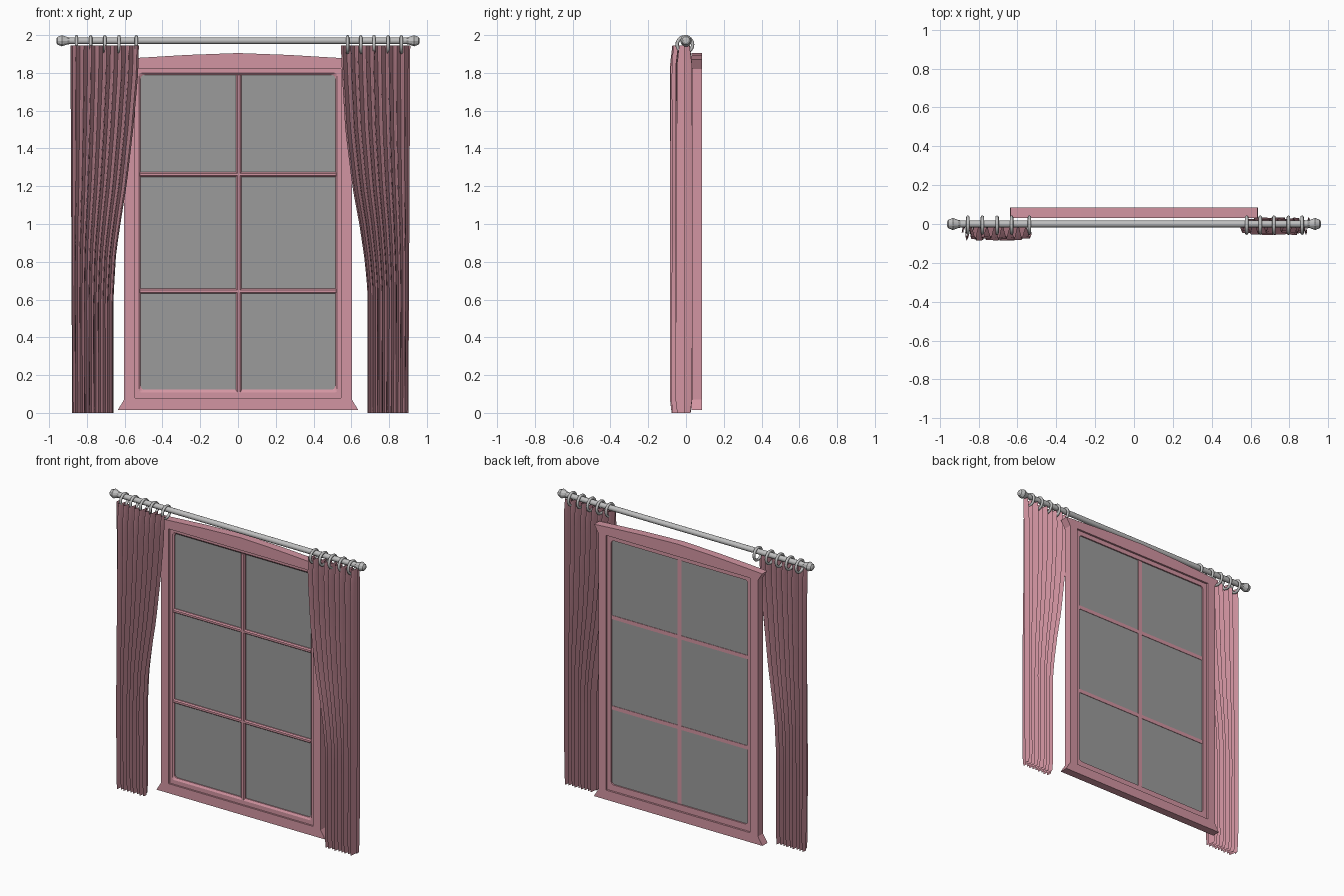
import bpy, bmesh, math
from mathutils import Vector

if "Cube" in bpy.data.objects:
    bpy.data.objects.remove(bpy.data.objects["Cube"])


def material(name, rgb):
    m = bpy.data.materials.new(name)
    m.diffuse_color = (*rgb, 1)
    m.use_nodes = True
    m.node_tree.nodes["Principled BSDF"].inputs["Base Color"].default_value = m.diffuse_color
    return m


PINK = material("dusty pink", (0.65, 0.30, 0.36))
GLASS = material("window grey", (0.33, 0.33, 0.33))
METAL = material("light metal grey", (0.52, 0.52, 0.52))


def finish(name, bm, mat, smooth=None, closed=True):
    if closed:
        bmesh.ops.recalc_face_normals(bm, faces=bm.faces[:])
    me = bpy.data.meshes.new(name)
    bm.to_mesh(me)
    bm.free()
    me.materials.append(mat)
    ob = bpy.data.objects.new(name, me)
    bpy.context.collection.objects.link(ob)
    if smooth:
        bpy.ops.object.select_all(action='DESELECT')
        ob.select_set(True)
        bpy.context.view_layer.objects.active = ob
        bpy.ops.object.shade_smooth_by_angle(angle=math.radians(smooth))
    return ob


def skin(bm, loops, wrap=True, caps=False):
    """Join successive rings of points with quads."""
    rings = [[bm.verts.new(p) for p in loop] for loop in loops]
    n = len(rings[0])
    pairs = list(zip(rings, rings[1:])) + ([(rings[-1], rings[0])] if wrap else [])
    for a, b in pairs:
        for i in range(n):
            j = (i + 1) % n
            bm.faces.new((a[i], a[j], b[j], b[i]))
    if caps:
        bm.faces.new(rings[0])
        bm.faces.new(rings[-1])


def prism(name, pts, axis, a, b, mat):
    """Extrude a 2D outline from a to b along an axis."""
    place = {'x': lambda p, t: (t, p[0], p[1]),
             'y': lambda p, t: (p[0], t, p[1]),
             'z': lambda p, t: (p[0], p[1], t)}[axis]
    bm = bmesh.new()
    skin(bm, [[place(p, t) for p in pts] for t in (a, b)], wrap=False, caps=True)
    return finish(name, bm, mat)


def rounded_rect(x0, x1, z0, z1, r, y):
    pts = []
    for k, (cx, cz) in enumerate([(x1 - r, z1 - r), (x0 + r, z1 - r),
                                  (x0 + r, z0 + r), (x1 - r, z0 + r)]):
        for s in range(5):
            a = math.radians(90 * k + 22.5 * s)
            pts.append((cx + r * math.cos(a), y, cz + r * math.sin(a)))
    return pts


def lathe(name, profile, sides, smooth):
    """Turn (x, radius) points about the rod axis."""
    bm = bmesh.new()
    skin(bm, [[(x, r * math.cos(2 * math.pi * i / sides),
                ROD_Z + r * math.sin(2 * math.pi * i / sides)) for i in range(sides)]
              for x, r in profile], wrap=False, caps=True)
    return finish(name, bm, METAL, smooth)


# Outer window casing: jambs, flared sill and arched flared head
F, B = 0.03, 0.085
for name, s in (("left_jamb", -1), ("right_jamb", 1)):
    prism(name, [(s * 0.603, 0.07), (s * 0.545, 0.07), (s * 0.545, 1.82), (s * 0.603, 1.82)],
          'y', F, B, PINK)
prism("window_sill", [(-0.637, 0.015), (0.637, 0.015), (0.603, 0.07), (0.545, 0.08),
                      (-0.545, 0.08), (-0.603, 0.07)], 'y', F, B, PINK)
prism("window_head", [(-0.603, 1.82), (0.603, 1.82), (0.635, 1.872), (0.52, 1.88),
                      (0.27, 1.895), (0, 1.905), (-0.27, 1.895), (-0.52, 1.88),
                      (-0.635, 1.872)], 'y', F, B, PINK)

# Sash: stepped ring with softly rounded inner corners
bm = bmesh.new()
skin(bm, [rounded_rect(-0.547 + d, 0.547 - d, 0.078 + d * 1.4, 1.822 - d, r, y)
          for d, r, y in ((0, 0.002, 0.042), (0.022, 0.012, 0.042), (0.032, 0.02, 0.05),
                          (0.032, 0.02, 0.072), (0, 0.002, 0.072))])
finish("sash_frame", bm, PINK)

# Glass pane
prism("glass_pane", [(-0.53, 0.1), (0.53, 0.1), (0.53, 1.8), (-0.53, 1.8)],
      'y', 0.058, 0.063, GLASS)


# Glazing bars with chamfered fronts
def bar_section(c, w):
    return [(c - w, 0.066), (c - w, 0.05), (c - w * 0.5, 0.042),
            (c + w * 0.5, 0.042), (c + w, 0.05), (c + w, 0.066)]


prism("vertical_bar", bar_section(0.004, 0.015), 'z', 0.11, 1.79, PINK)
for name, z in (("upper_bar", 1.262), ("lower_bar", 0.645)):
    prism(name, [(y, c) for c, y in bar_section(z, 0.013)], 'x', -0.52, 0.52, PINK)

# Curtain rod and finials
ROD_Z = 1.97
lathe("curtain_rod", [(-0.91, 0.018), (0.91, 0.018)], 20, 40)
for name, s in (("left_finial", -1), ("right_finial", 1)):
    lathe(name, [(s * 0.893, 0.019), (s * 0.905, 0.021), (s * 0.932, 0.031),
                 (s * 0.955, 0.022), (s * 0.962, 0.012)], 10, 30)

# Curtain rings
RINGS = (-0.855, -0.78, -0.705, -0.63, -0.538, 0.58, 0.65, 0.72, 0.795, 0.865)
for k, x in enumerate(RINGS):
    bm = bmesh.new()
    loops = []
    for i in range(24):
        a = 2 * math.pi * i / 24
        out = Vector((0, math.cos(a), math.sin(a)))
        loops.append([Vector((x, -0.006, 1.95)) + out * (0.041 + 0.009 * math.cos(b))
                      + Vector((0.009 * math.sin(b), 0, 0))
                      for b in (2 * math.pi * j / 8 for j in range(8))])
    skin(bm, loops)
    finish(f"curtain_ring_{k + 1}", bm, METAL, 60)


# Curtains: pleated sheets whose inner edge sweeps outward lower down
def lerp_table(table, z):
    for (z0, v0), (z1, v1) in zip(table, table[1:]):
        if z <= z1:
            return v0 + (v1 - v0) * (z - z0) / (z1 - z0)
    return table[-1][1]


def curtain(name, outer, inner, cy, amp, folds=9, steps=8):
    rows = [0, 0.03, 0.07] + [0.15 + 0.085 * i for i in range(21)] + [1.9, 1.945]
    n = folds * steps
    bm = bmesh.new()
    grid = []
    for z in rows:
        x0, x1 = lerp_table(outer, z), lerp_table(inner, z)
        taper = lerp_table([(0, 0.8), (0.07, 1), (1.84, 1), (1.945, 0.7)], z)
        row = []
        for i in range(n + 1):
            u = i / n
            a = amp * taper * (0.88 + 0.12 * math.sin(u * 23 + z))
            row.append(bm.verts.new((x0 + (x1 - x0) * u,
                                     cy + a * math.sin(2 * math.pi * folds * u), z)))
        grid.append(row)
    for r0, r1 in zip(grid, grid[1:]):
        for i in range(n):
            bm.faces.new((r0[i], r0[i + 1], r1[i + 1], r1[i]))
    finish(name, bm, PINK, 50, closed=False)


curtain("left_curtain", [(0, -0.878), (1.945, -0.887)],
        [(0, -0.66), (0.6, -0.66), (0.85, -0.645), (1.05, -0.615), (1.2, -0.59),
         (1.5, -0.555), (1.8, -0.528), (1.945, -0.525)], -0.043, 0.042)
curtain("right_curtain", [(0, 0.902), (1.945, 0.912)],
        [(0, 0.685), (0.65, 0.685), (0.8, 0.672), (1.0, 0.642), (1.2, 0.605),
         (1.5, 0.568), (1.8, 0.55), (1.945, 0.545)], -0.011, 0.045)
